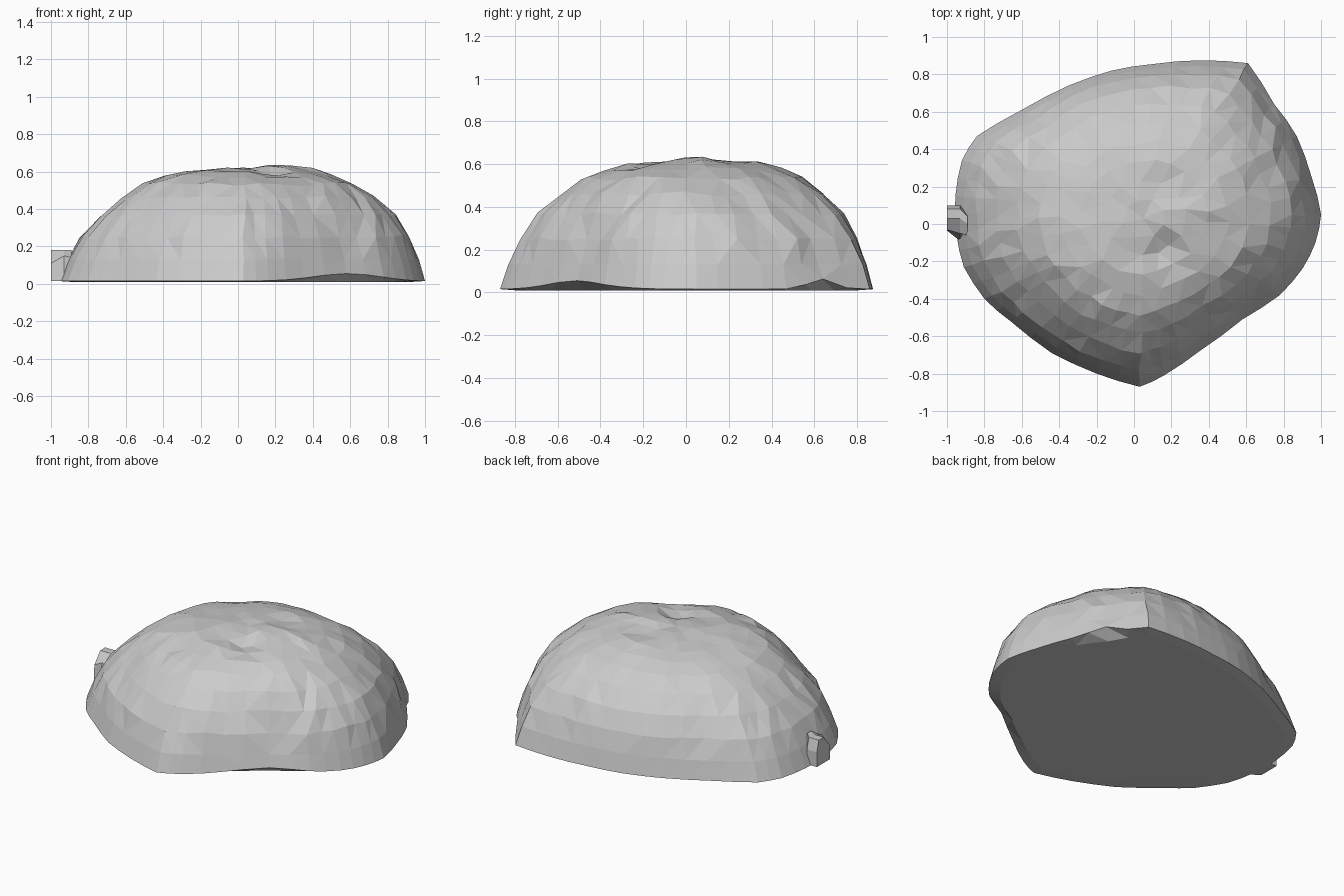
import bpy, bmesh, math, random
from mathutils import Vector, noise

if "Cube" in bpy.data.objects:
    bpy.data.objects.remove(bpy.data.objects["Cube"])

random.seed(4)

# Footprint of the boulder, counterclockwise from the right tip
OUTLINE = [(1.0, .05), (.95, .25), (.87, .47), (.75, .64), (.61, .86), (.35, .875),
           (.1, .855), (-.12, .82), (-.35, .74), (-.6, .61), (-.84, .47), (-.92, .34),
           (-.955, .15), (-.95, -.05), (-.91, -.23), (-.8, -.4), (-.66, -.52),
           (-.44, -.69), (-.2, -.8), (.03, -.87), (.16, -.81), (.35, -.68),
           (.58, -.51), (.78, -.38), (.9, -.24), (.97, -.1)]
# (footprint scale, height) of each dome ring
RINGS = [(1, .015), (.965, .13), (.915, .25), (.83, .365), (.72, .46), (.6, .535),
         (.48, .575), (.36, .595), (.24, .605), (.12, .612)]
CENTRE = Vector((.05, .03))


def ring_points():
    """Outline with slightly bulged midpoints."""
    pts = [Vector(p) for p in OUTLINE]
    out = []
    for i, p in enumerate(pts):
        q = pts[(i + 1) % len(pts)]
        out += [p, (p + q) / 2 * 1.005]
    return out


def bump(x, y, cx, cy, r):
    return math.exp(-((x - cx) ** 2 + (y - cy) ** 2) / r ** 2)


def make_object(name, bm):
    bmesh.ops.recalc_face_normals(bm, faces=bm.faces)
    mesh = bpy.data.meshes.new(name)
    bm.to_mesh(mesh)
    bm.free()
    obj = bpy.data.objects.new(name, mesh)
    bpy.context.collection.objects.link(obj)
    return obj


# Boulder dome
bm = bmesh.new()
base = ring_points()
n = len(base)
loops = []
for k, (s, h) in enumerate(RINGS):
    loop = []
    lean = min(1, (1 - s) * 5)
    for p in base:
        d = p - CENTRE
        # corners soften towards an oval higher up
        a = math.atan2(d.y / .86, d.x / .96)
        oval = Vector((.96 * math.cos(a), .88 * math.sin(a)))
        d = d.lerp(oval, min(.6, 1.5 * (1 - s)))
        # left and front slopes are a little gentler
        if d.x < 0:
            d.x *= 1 - .055 * lean
        if d.y < 0:
            d.y *= 1 - .04 * lean
        c = CENTRE + d * s
        x, y, z = c.x, c.y, h
        if k == 0:
            # undercut stretches of the lower rim
            z += .04 * bump(x, y, .58, -.51, .3) + .05 * bump(x, y, .77, .64, .1)
        elif k > 1:
            # craggy front and crown, smoother back
            rough = .018 if y < .3 else .007
            x += random.uniform(-.01, .01)
            y += random.uniform(-.01, .01)
            z += rough * noise.noise(Vector((x * 5, y * 7, z * 4)))
            z += random.uniform(-.3, .3) * rough
            z += .03 * bump(x, y, .22, .0, .13) - .045 * bump(x, y, .15, -.15, .1)
            z += .015 * bump(x, y, .15, .35, .2)
        loop.append(bm.verts.new((x, y, z)))
    loops.append(loop)
for lo, hi in zip(loops, loops[1:]):
    for i in range(n):
        j = (i + 1) % n
        bm.faces.new((lo[i], lo[j], hi[j], hi[i]))
top = bm.verts.new((CENTRE.x, CENTRE.y, .615))
# Flat underside
foot = [bm.verts.new((v.co.x * .92, v.co.y * .92, .01)) for v in loops[0]]
for i in range(n):
    j = (i + 1) % n
    bm.faces.new((loops[-1][i], loops[-1][j], top))
    bm.faces.new((loops[0][j], loops[0][i], foot[i], foot[j]))
bm.faces.new(foot[::-1])
# Even out the facets where the rings crowd together
crown = [v for v in bm.verts if v.co.z > .4]
bmesh.ops.remove_doubles(bm, verts=crown, dist=.06)
bmesh.ops.triangulate(bm, faces=[f for f in bm.faces if len(f.verts) == 4])
make_object("boulder", bm)

# Small stone stub on the left side
bm = bmesh.new()
rows = [(-1.0, [(-.035, .015), (.1, .015), (.1, .11), (.08, .18), (.03, .18), (-.03, .11)]),
        (-.93, [(-.09, .015), (.1, .015), (.1, .11), (.08, .18), (.03, .18), (-.05, .15)]),
        (-.89, [(-.06, .015), (.05, .015), (.05, .11), (.04, .18), (.0, .18), (-.06, .14)])]
loops = [[bm.verts.new((x, y, z)) for y, z in prof] for x, prof in rows]
for a, b in zip(loops, loops[1:]):
    for i in range(6):
        j = (i + 1) % 6
        bm.faces.new((a[i], a[j], b[j], b[i]))
bm.faces.new(loops[0][::-1])
bm.faces.new(loops[-1])
make_object("side_stub", bm)
